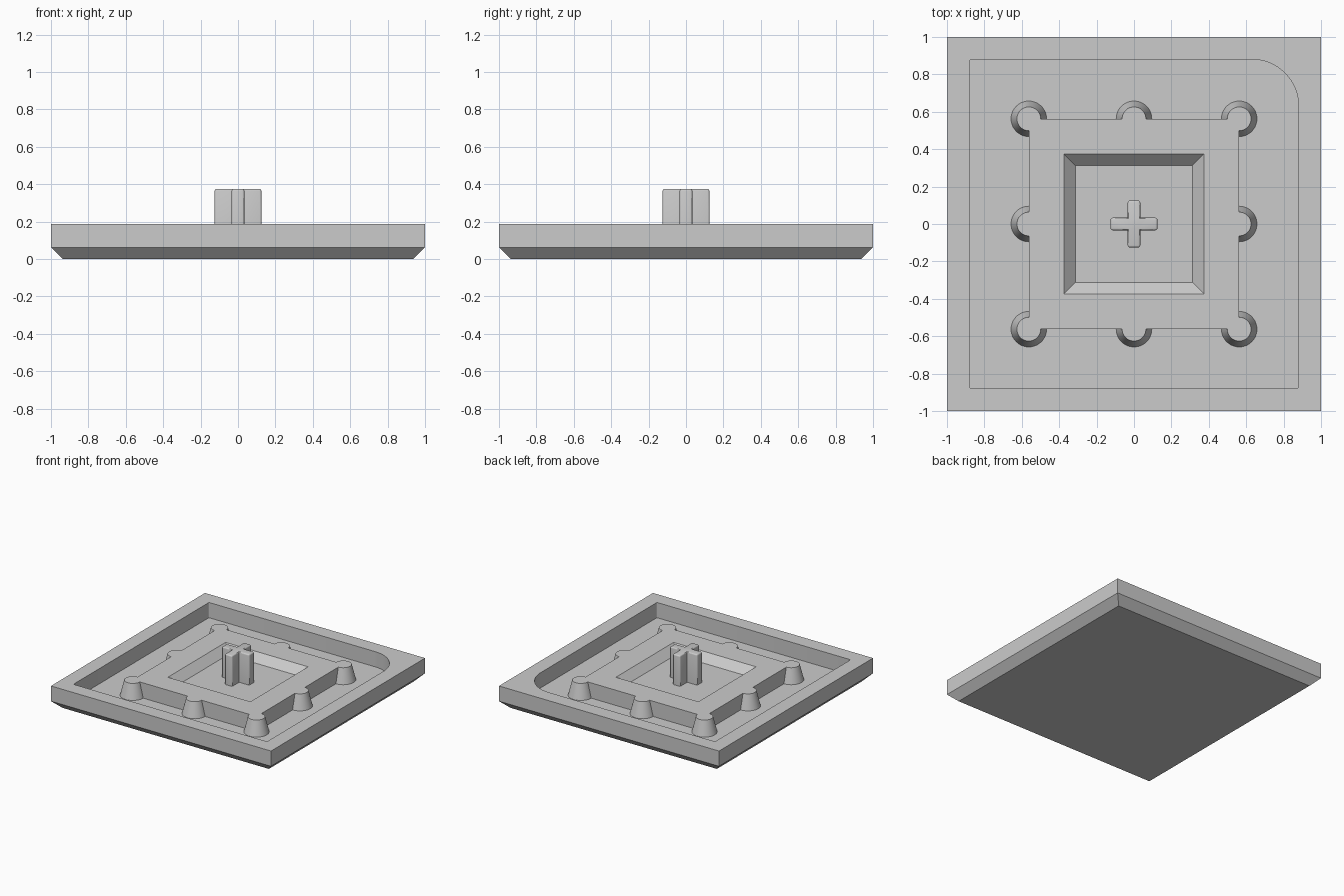
import bpy, bmesh, math

if "Cube" in bpy.data.objects:
    bpy.data.objects.remove(bpy.data.objects["Cube"])

grey = bpy.data.materials.new("light grey plastic")
grey.diffuse_color = (0.6, 0.6, 0.6, 1)
grey.use_nodes = True
grey.node_tree.nodes["Principled BSDF"].inputs["Base Color"].default_value = grey.diffuse_color

FLOOR, TOP = 0.0625, 0.1875


def finish(name, bm):
    bmesh.ops.recalc_face_normals(bm, faces=bm.faces[:])
    me = bpy.data.meshes.new(name)
    bm.to_mesh(me)
    bm.free()
    me.materials.append(grey)
    ob = bpy.data.objects.new(name, me)
    bpy.context.collection.objects.link(ob)
    return ob


def stack(name, rings):
    """Solid from square rings (half size, z), capped at both ends."""
    bm = bmesh.new()
    loops = [[bm.verts.new((sx * h, sy * h, z))
              for sx, sy in ((-1, -1), (1, -1), (1, 1), (-1, 1))] for h, z in rings]
    for a, b in zip(loops, loops[1:]):
        for i in range(4):
            j = (i + 1) % 4
            bm.faces.new((a[i], a[j], b[j], b[i]))
    bm.faces.new(loops[0])
    bm.faces.new(loops[-1])
    return finish(name, bm)


def prism(name, pts, z0, z1):
    """Vertical extrusion of a flat outline."""
    bm = bmesh.new()
    low = [bm.verts.new((x, y, z0)) for x, y in pts]
    high = [bm.verts.new((x, y, z1)) for x, y in pts]
    bm.faces.new(low)
    bm.faces.new(high)
    for i in range(len(pts)):
        j = (i + 1) % len(pts)
        bm.faces.new((low[i], low[j], high[j], high[i]))
    return finish(name, bm)


def boolean(ob, other, op):
    m = ob.modifiers.new(op.lower(), 'BOOLEAN')
    m.operation, m.solver, m.object = op, 'EXACT', other
    other.hide_render = True


def bake(ob, helpers=()):
    """Apply modifiers, drop helpers, smooth round surfaces."""
    dg = bpy.context.evaluated_depsgraph_get()
    me = bpy.data.meshes.new_from_object(ob.evaluated_get(dg))
    ob.modifiers.clear()
    ob.data = me
    for h in helpers:
        bpy.data.objects.remove(h)
    bpy.ops.object.select_all(action='DESELECT')
    ob.select_set(True)
    bpy.context.view_layer.objects.active = ob
    bpy.ops.object.shade_smooth_by_angle(angle=math.radians(30))


# Tray: chamfered underside, pocket with one large rounded corner
tray = stack("tray", [(0.9375, 0), (1, 0.0625), (1, TOP)])
outline = []
for k, (sx, sy, r, n) in enumerate(((1, 1, 0.25, 24), (-1, 1, 0.01, 4),
                                    (-1, -1, 0.01, 4), (1, -1, 0.01, 4))):
    for i in range(n + 1):
        a = math.pi / 2 * (k + i / n)
        outline.append((sx * (0.88 - r) + r * math.cos(a),
                        sy * (0.88 - r) + r * math.sin(a)))
pocket = prism("pocket_cutter", outline, FLOOR, 0.4)
boolean(tray, pocket, 'DIFFERENCE')
bake(tray, [pocket])

# Raised platform with a sloped recess
platform = stack("platform", [(0.5625, FLOOR), (0.5625, TOP), (0.375, TOP), (0.3125, 0.125)])

# Eight tapered studs around the platform edge
studs = []
for ix in (-1, 0, 1):
    for iy in (-1, 0, 1):
        if ix or iy:
            bm = bmesh.new()
            bmesh.ops.create_cone(bm, cap_ends=True, segments=48, radius1=0.095,
                                  radius2=0.0635, depth=TOP - FLOOR)
            bmesh.ops.translate(bm, verts=bm.verts[:],
                                vec=(ix * 0.5625, iy * 0.5625, (TOP + FLOOR) / 2))
            stud = finish("stud", bm)
            boolean(platform, stud, 'UNION')
            studs.append(stud)
bake(platform, studs)

# Central cross post with softened outer edges
a, b = 0.125, 0.0335
cross = prism("cross_post", [(b, -a), (b, -b), (a, -b), (a, b), (b, b), (b, a),
                             (-b, a), (-b, b), (-a, b), (-a, -b), (-b, -b), (-b, -a)],
              0.125, 0.375)
bm = bmesh.new()
bm.from_mesh(cross.data)
soft = []
for e in bm.edges:
    p, q = e.verts[0].co, e.verts[1].co
    on_top = min(p.z, q.z) > 0.37
    outer_upright = abs(p.z - q.z) > 0.1 and max(abs(p.x), abs(p.y)) > 0.1
    if on_top or outer_upright:
        soft.append(e)
bmesh.ops.bevel(bm, geom=soft, offset=0.01, segments=3, profile=0.5, affect='EDGES')
bm.to_mesh(cross.data)
bm.free()
bake(cross)
